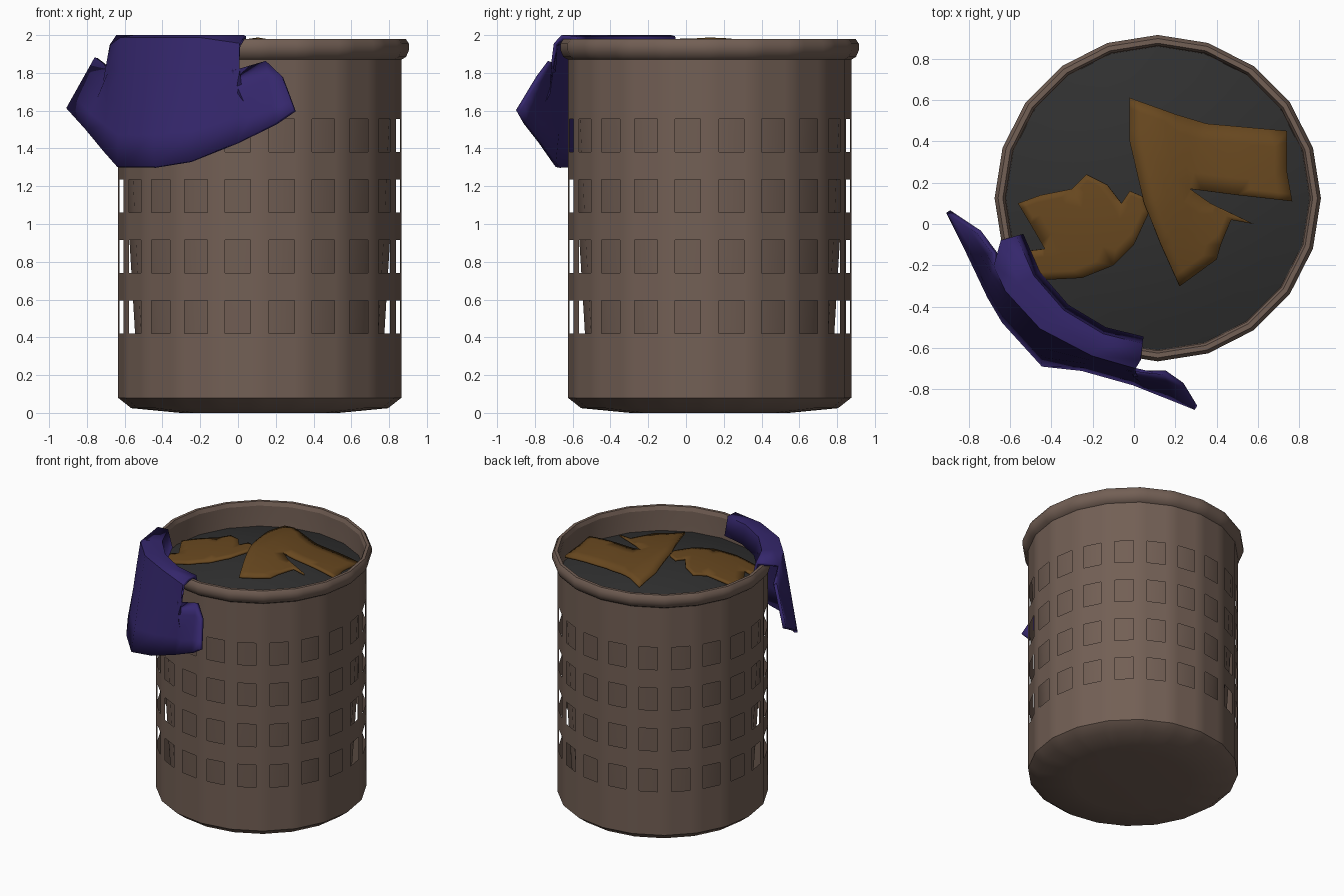
import bpy, bmesh, math
from mathutils import Vector

if "Cube" in bpy.data.objects:
    bpy.data.objects.remove(bpy.data.objects["Cube"])

CX, CY, SIDES = 0.115, 0.125, 20
STEP = 2 * math.pi / SIDES


def material(name, rgb):
    m = bpy.data.materials.new(name)
    m.diffuse_color = (*rgb, 1)
    m.use_nodes = True
    m.node_tree.nodes["Principled BSDF"].inputs["Base Color"].default_value = m.diffuse_color
    return m


def finish(bm, name, mat, angle=40, thickness=0):
    bmesh.ops.recalc_face_normals(bm, faces=bm.faces)
    me = bpy.data.meshes.new(name)
    bm.to_mesh(me)
    bm.free()
    ob = bpy.data.objects.new(name, me)
    bpy.context.collection.objects.link(ob)
    me.materials.append(mat)
    if thickness:
        s = ob.modifiers.new("thickness", 'SOLIDIFY')
        s.thickness, s.offset = thickness, 0
    bpy.ops.object.select_all(action='DESELECT')
    bpy.context.view_layer.objects.active = ob
    ob.select_set(True)
    bpy.ops.object.shade_smooth_by_angle(angle=math.radians(angle))
    return ob


def polar(r, angle, z):
    return Vector((CX + r * math.cos(angle), CY + r * math.sin(angle), z))


def lathe(profile, cuts, holes=()):
    """Revolve a profile; each flat side is cut at the given fractions, hole rows leave gaps."""
    bm = bmesh.new()
    rings = []
    for r, z in profile:
        ring = []
        for i in range(SIDES):
            a, b = polar(r, i * STEP, z), polar(r, (i + 1) * STEP, z)
            ring += [bm.verts.new(a.lerp(b, t)) for t in cuts]
        rings.append(ring)
    n = len(rings[0])
    for k in range(len(rings) - 1):
        for i in range(n):
            if k in holes and i % len(cuts) == 1:
                continue
            j = (i + 1) % n
            bm.faces.new((rings[k][i], rings[k][j], rings[k + 1][j], rings[k + 1][i]))
    return bm, rings


brown = material("basket_brown", (0.17, 0.115, 0.09))
dark = material("dark_fabric", (0.03, 0.03, 0.03))
ochre = material("ochre_fabric", (0.14, 0.065, 0.014))
blue = material("blue_fabric", (0.035, 0.02, 0.15))

# Basket: outer wall with four rows of square holes, rolled rim
profile = [(0.42, 0), (0.68, 0.025), (0.75, 0.08)]
holes = []
for z0 in (0.42, 0.74, 1.06, 1.38):
    holes.append(len(profile))
    profile += [(0.75, z0), (0.75, z0 + 0.175)]
profile += [(0.75, 1.87), (0.775, 1.885), (0.79, 1.92), (0.79, 1.955), (0.773, 1.98),
            (0.75, 1.98), (0.738, 1.95)]
bm, rings = lathe(profile, (0, 0.21, 0.79), holes)
bm.faces.new(rings[0])
finish(bm, "basket_outer_wall", brown)

# Tapered inner wall seen through the holes
bm, rings = lathe([(0.738, 1.95), (0.735, 1.79), (0.718, 1.5), (0.69, 0.92), (0.66, 0.42), (0.635, 0.05)], (0,))
bm.faces.new(rings[-1])
finish(bm, "basket_inner_wall", brown)


# Gently domed laundry pile closing the basket
def pile(x, y):
    r2 = ((x - CX) ** 2 + (y - CY) ** 2) / 0.735 ** 2
    return 1.79 + 0.12 * max(0, 1 - r2)


bm, rings = lathe([(r, pile(CX + r, CY)) for r in (0.735, 0.6, 0.45, 0.3, 0.12)], (0,))
bm.faces.new(rings[-1])
finish(bm, "laundry_pile", dark)


# Ochre garments lying on the pile
def garment(name, outline, lift):
    bm = bmesh.new()
    bm.faces.new([bm.verts.new((x, y, 0)) for x, y in outline])
    bmesh.ops.triangulate(bm, faces=bm.faces)
    for _ in range(2):
        bmesh.ops.subdivide_edges(bm, edges=bm.edges, cuts=1, use_grid_fill=True)
    for v in bm.verts:
        v.co.z = pile(v.co.x, v.co.y) + lift(v.co.x, v.co.y)
    finish(bm, name, ochre, 40, 0.016)


garment("left_garment",
        [(-0.56, 0.1), (-0.45, 0.14), (-0.3, 0.17), (-0.23, 0.24), (-0.13, 0.19), (-0.06, 0.1),
         (-0.02, 0.16), (0.05, 0.13), (0.07, 0.05), (0, -0.1), (-0.1, -0.2), (-0.25, -0.26),
         (-0.45, -0.27), (-0.53, -0.24), (-0.51, -0.13), (-0.43, -0.12), (-0.5, 0)],
        lambda x, y: 0.03 + 0.02 * max(0, x + 0.5))
garment("right_garment",
        [(-0.02, 0.61), (0.2, 0.53), (0.35, 0.485), (0.74, 0.45), (0.74, 0.25), (0.765, 0.11),
         (0.5, 0.14), (0.27, 0.17), (0.37, 0.1), (0.58, 0), (0.47, 0.02), (0.42, -0.1),
         (0.4, -0.17), (0.22, -0.3), (0.13, -0.1), (0.05, 0.1), (-0.02, 0.4)],
        lambda x, y: 0.04 + 0.12 * max(0, x - 0.4) + 0.03 * max(0, 1 - abs(x - 0.1) / 0.2))

# Blue shirt over the rim: (top point, hem point) from left cuff to right cuff
columns = [
    ((-0.75, -0.04, 1.88), (-0.90, 0.06, 1.61)),
    ((-0.675, -0.14, 1.82), (-0.80, -0.14, 1.50)),
    ((-0.67, -0.20, 1.94), (-0.70, -0.35, 1.38)),
    ((-0.615, -0.32, 1.98), (-0.63, -0.47, 1.30)),
    ((-0.45, -0.50, 1.98), (-0.44, -0.68, 1.30)),
    ((-0.20, -0.63, 1.98), (-0.25, -0.70, 1.33)),
    ((0.01, -0.69, 1.95), (0.00, -0.77, 1.43)),
    ((-0.03, -0.70, 1.81), (0.10, -0.81, 1.48)),
    ((0.15, -0.72, 1.86), (0.20, -0.85, 1.53)),
    ((0.235, -0.78, 1.78), (0.30, -0.89, 1.60)),
]
over_angles = {2: 195, 3: 212, 4: 230, 5: 248, 6: 264}
bm = bmesh.new()
grid = []
for i, (top, hem) in enumerate(columns):
    col = [bm.verts.new(Vector(hem).lerp(Vector(top), k / 4)) for k in range(5)]
    if i in over_angles:
        a = math.radians(over_angles[i])
        col += [bm.verts.new(polar(r, a, z)) for r, z in ((0.785, 1.988), (0.715, 1.985), (0.685, 1.85))]
    grid.append(col)
for a, b in zip(grid, grid[1:]):
    for k in range(min(len(a), len(b)) - 1):
        bm.faces.new((a[k], b[k], b[k + 1], a[k + 1]))
finish(bm, "hanging_shirt", blue, 35, 0.024)
